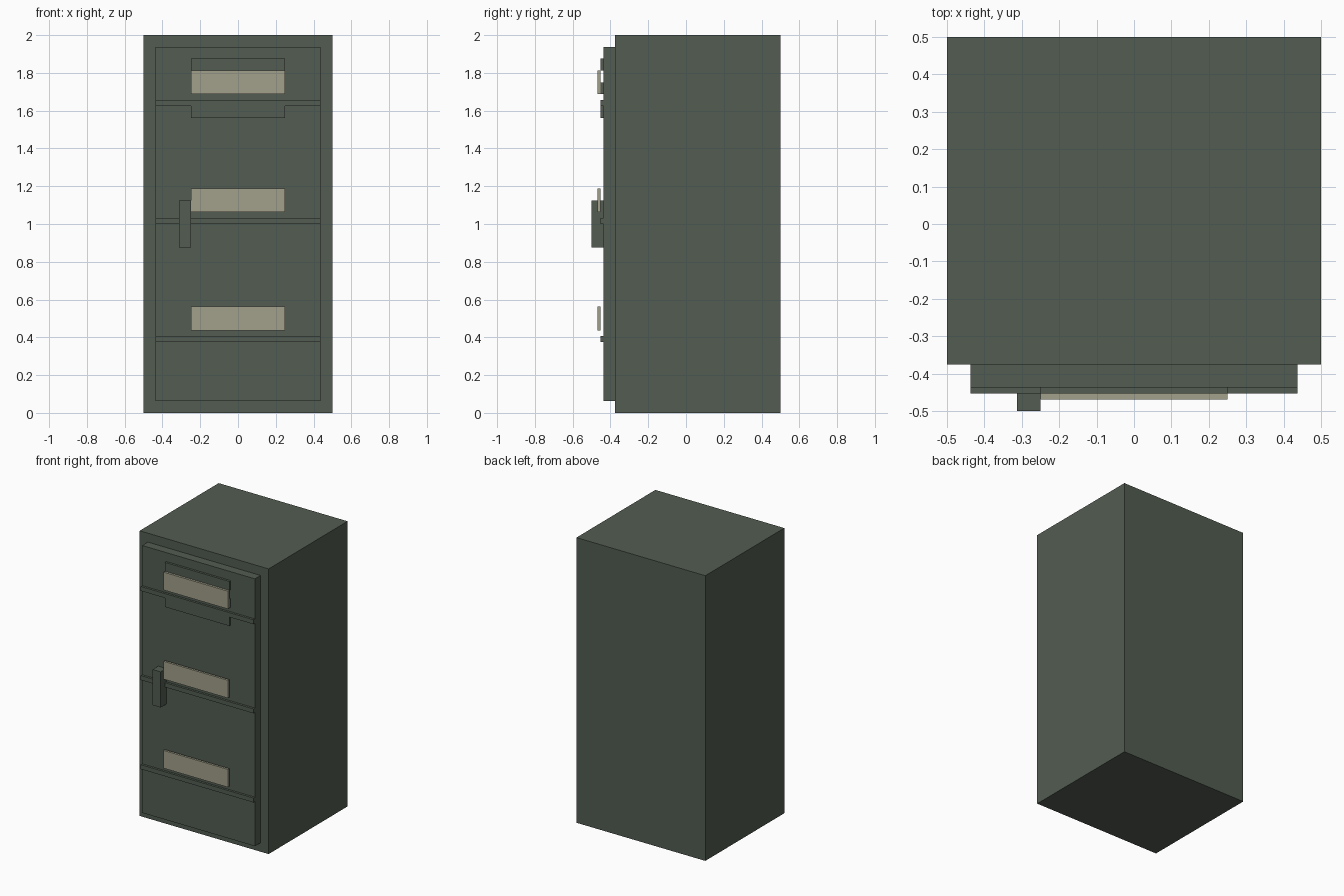
import bpy

if "Cube" in bpy.data.objects:
    bpy.data.objects.remove(bpy.data.objects["Cube"])


def material(name, rgb):
    mat = bpy.data.materials.new(name)
    mat.diffuse_color = (*rgb, 1.0)
    mat.use_nodes = True
    mat.node_tree.nodes["Principled BSDF"].inputs["Base Color"].default_value = mat.diffuse_color
    return mat


GREEN = material("grey green metal", (0.084, 0.107, 0.083))
CREAM = material("cream card", (0.36, 0.35, 0.255))


def box(name, x, y, z, mat):
    """Axis-aligned box from (min, max) ranges."""
    bpy.ops.mesh.primitive_cube_add(size=1, location=[sum(r) / 2 for r in (x, y, z)])
    obj = bpy.context.object
    obj.name = name
    size = [r[1] - r[0] for r in (x, y, z)]
    for v in obj.data.vertices:
        v.co = [c * s for c, s in zip(v.co, size)]
    obj.data.materials.append(mat)
    return obj


DOOR_FRONT = -0.4375
TRIM_FRONT = -0.4531
LABEL_FRONT = -0.4688

# Cabinet body and raised door panel
box("cabinet_body", (-0.5, 0.5), (-0.375, 0.5), (0, 2), GREEN)
box("door_panel", (-0.4375, 0.4375), (DOOR_FRONT, -0.375), (0.0625, 1.9375), GREEN)

# Three sections, each with a thin rail and a label standing off the door
for i, z in enumerate((0.375, 1.0, 1.625), 1):
    box(f"rail_{i}", (-0.4375, 0.4375), (TRIM_FRONT, DOOR_FRONT), (z, z + 0.03125), GREEN)
    box(f"label_{i}", (-0.25, 0.25), (LABEL_FRONT, TRIM_FRONT), (z + 0.0625, z + 0.1875), CREAM)

# Vent slats in the top section
for i, z in enumerate((1.5625, 1.6875, 1.8125), 1):
    box(f"vent_slat_{i}", (-0.25, 0.25), (TRIM_FRONT, DOOR_FRONT), (z, z + 0.0625), GREEN)

# Upright door handle
box("handle", (-0.3125, -0.25), (-0.5, DOOR_FRONT), (0.875, 1.125), GREEN)
